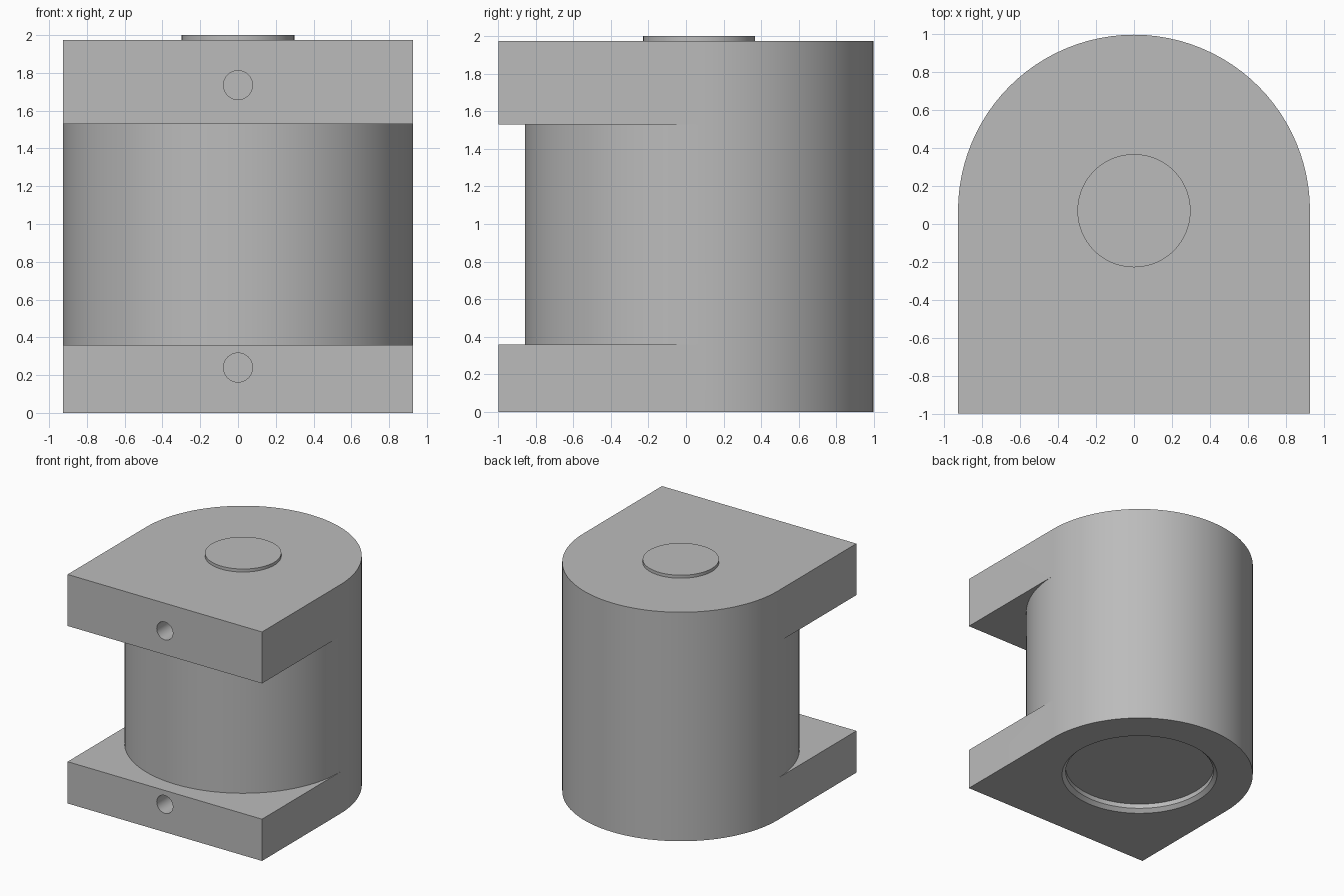
import bpy, bmesh, math
from mathutils import Matrix, Vector

R, CY, FRONT = 0.927, 0.07, -0.997     # drum radius, axis y, front face y
TOP, SLOT_LOW, SLOT_HIGH = 1.974, 0.36, 1.53
SEG = 96

cube = bpy.data.objects.get("Cube")
if cube:
    bpy.data.objects.remove(cube, do_unlink=True)

grey = bpy.data.materials.new("plain grey")
grey.use_nodes = True
colour = (0.5, 0.5, 0.5, 1)
grey.diffuse_color = colour
grey.node_tree.nodes["Principled BSDF"].inputs["Base Color"].default_value = colour


def finish(name, bm):
    bmesh.ops.recalc_face_normals(bm, faces=bm.faces)
    mesh = bpy.data.meshes.new(name)
    bm.to_mesh(mesh)
    bm.free()
    mesh.materials.append(grey)
    obj = bpy.data.objects.new(name, mesh)
    bpy.context.collection.objects.link(obj)
    return obj


def prism(name, outline, z0, z1):
    """Extrude a flat outline upwards."""
    bm = bmesh.new()
    face = bm.faces.new([bm.verts.new((x, y, z0)) for x, y in outline])
    grown = bmesh.ops.extrude_face_region(bm, geom=[face])["geom"]
    verts = [v for v in grown if isinstance(v, bmesh.types.BMVert)]
    bmesh.ops.translate(bm, verts=verts, vec=(0, 0, z1 - z0))
    return finish(name, bm)


def turned(name, profile, matrix, seg=SEG):
    """Stack rings of (radius, height) about an axis and cap both ends."""
    bm = bmesh.new()
    rings = []
    for r, h in profile:
        angles = [2 * math.pi * i / seg for i in range(seg)]
        rings.append([bm.verts.new(matrix @ Vector((r * math.cos(a), r * math.sin(a), h)))
                      for a in angles])
    for low, high in zip(rings, rings[1:]):
        for i in range(seg):
            j = (i + 1) % seg
            bm.faces.new((low[i], low[j], high[j], high[i]))
    bm.faces.new(rings[0])
    bm.faces.new(rings[-1])
    return finish(name, bm)


def half_circle(start):
    angles = [start + math.pi * i / (SEG // 2) for i in range(SEG // 2 + 1)]
    return [(R * math.cos(a), CY + R * math.sin(a)) for a in angles]


def smooth(obj):
    bpy.ops.object.select_all(action='DESELECT')
    obj.select_set(True)
    bpy.context.view_layer.objects.active = obj
    bpy.ops.object.shade_smooth_by_angle(angle=math.radians(25))


def cut(obj, cutter):
    cutter.hide_render = True
    mod = obj.modifiers.new("cut", 'BOOLEAN')
    mod.operation, mod.solver, mod.object = 'DIFFERENCE', 'EXACT', cutter
    bpy.context.view_layer.objects.active = obj
    bpy.ops.object.modifier_apply(modifier=mod.name)
    bpy.data.objects.remove(cutter, do_unlink=True)


# Housing: round back, square front
housing = prism("housing", half_circle(0) + [(-R, FRONT), (R, FRONT)], 0, TOP)

# Front slot that leaves the round drum between two square flanges
slot = half_circle(math.pi) + [(1.3, CY), (1.3, -1.3), (-1.3, -1.3), (-1.3, CY)]
cut(housing, prism("slot_cutter", slot, SLOT_LOW, SLOT_HIGH))

# Chamfered round recess underneath
axis = Matrix.Translation((0, CY, 0))
cut(housing, turned("recess_cutter",
                    [(0.634, -0.1), (0.634, 0), (0.604, 0.03), (0.604, 0.07)], axis))

# Blind screw holes in the flange fronts
for z in (0.24, 1.735):
    bore = Matrix.Translation((0, FRONT, z)) @ Matrix.Rotation(math.pi / 2, 4, 'X')
    cut(housing, turned("hole_cutter", [(0.077, -0.35), (0.077, 0.1)], bore, 32))
smooth(housing)

# Raised disc on top
smooth(turned("top_disc", [(0.298, TOP), (0.298, 2.0)], axis))
